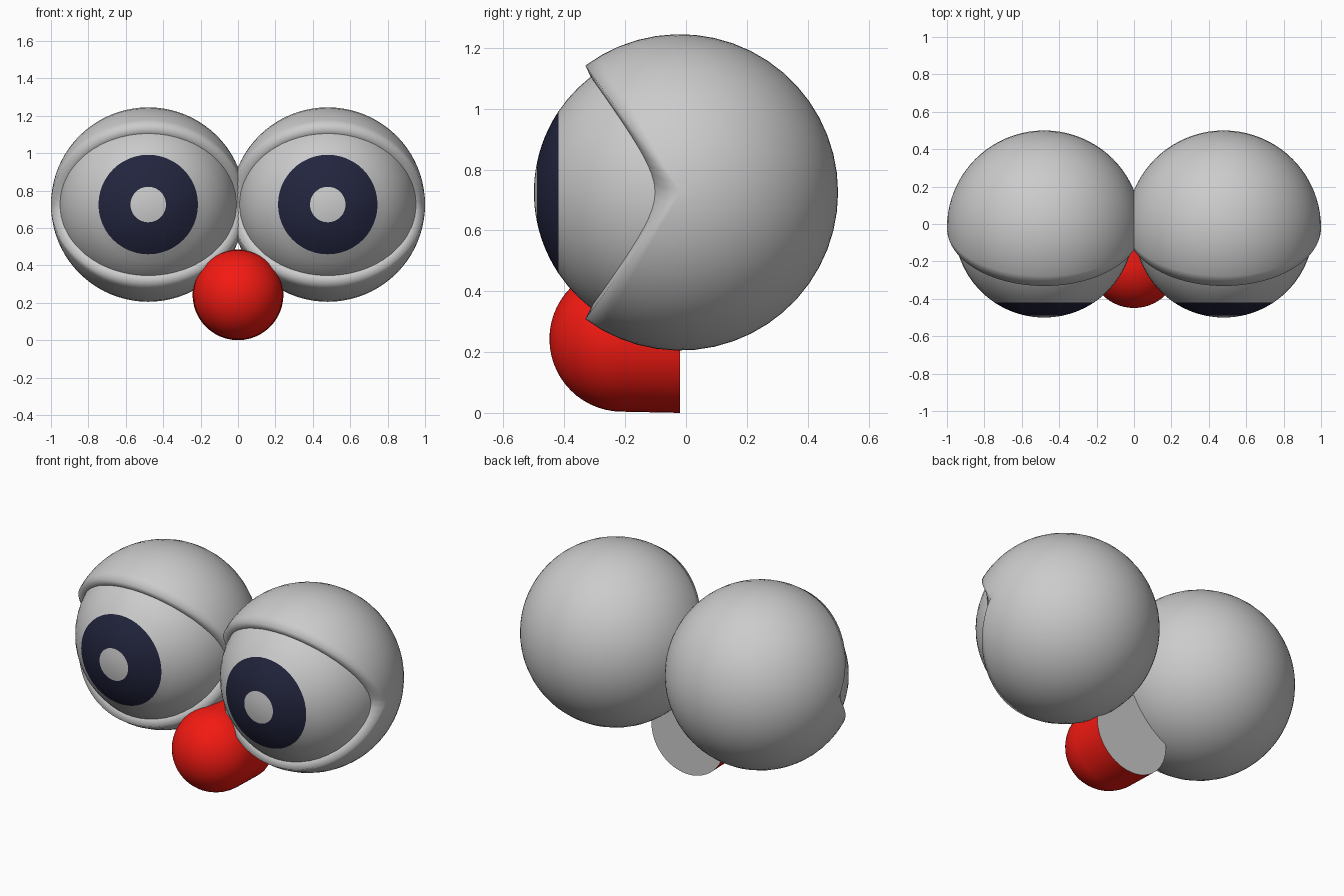
import bpy, bmesh
from math import sin, cos, pi, radians, asin, sqrt, atan2

if "Cube" in bpy.data.objects:
    bpy.data.objects.remove(bpy.data.objects["Cube"])

R_LID, R_EYE = 0.52, 0.48
EYE_Y, EYE_Z = -0.02, 0.725


def material(name, rgb):
    m = bpy.data.materials.new(name)
    m.diffuse_color = (*rgb, 1)
    m.use_nodes = True
    m.node_tree.nodes["Principled BSDF"].inputs["Base Color"].default_value = m.diffuse_color
    return m


def finish(name, bm, loc, mat=None):
    bmesh.ops.remove_doubles(bm, verts=bm.verts, dist=1e-5)
    bmesh.ops.recalc_face_normals(bm, faces=bm.faces)
    for f in bm.faces:
        f.smooth = True
    me = bpy.data.meshes.new(name)
    bm.to_mesh(me)
    bm.free()
    ob = bpy.data.objects.new(name, me)
    ob.location = loc
    bpy.context.collection.objects.link(ob)
    if mat:
        me.materials.append(mat)
    return ob


def skin(rows):
    """Quad grid through rows of points; collapsed quads become triangles."""
    bm = bmesh.new()
    vs = [[bm.verts.new(p) for p in row] for row in rows]
    for a, b in zip(vs, vs[1:]):
        for i in range(len(a) - 1):
            bm.faces.new((a[i], a[i + 1], b[i + 1], b[i]))
    bmesh.ops.dissolve_degenerate(bm, dist=1e-6, edges=bm.edges)
    return bm


def revolve(name, profile, loc, mat=None, n=48):
    """Turn (radius, y) points around the y axis."""
    rows = [[(r * cos(2 * pi * k / n), y, r * sin(2 * pi * k / n))
             for k in range(n + 1)] for r, y in profile]
    return finish(name, skin(rows), loc, mat)


def arc(r, a0, a1, n):
    """Sphere profile between two angles measured from the front."""
    return [(r * sin(a0 + (a1 - a0) * i / n), -r * cos(a0 + (a1 - a0) * i / n))
            for i in range(n + 1)]


def rim(t, scale, side):
    """Almond-shaped opening where the lid meets the eyeball."""
    x, z = 0.473 * sin(t), 0.38 * cos(t)
    y = -sqrt(R_EYE ** 2 - x * x - z * z)
    return (x * scale, y * scale, side * z * scale)


def eyelids(name, loc):
    ts = [-pi / 2 + pi * i / 40 for i in range(41)]
    open_a = atan2(0.415, 0.31)
    rows = [[rim(t, s, 1) for t in ts] for s in (0.97, 1.0)]
    # outer shell, from the upper edge over the back to the lower edge
    for k in range(37):
        p = open_a + (2 * pi - 2 * open_a) * k / 36
        rows.append([(R_LID * sin(t), -R_LID * cos(t) * cos(p),
                      R_LID * cos(t) * sin(p)) for t in ts])
    rows += [[rim(t, s, -1) for t in ts] for s in (1.0, 0.97)]
    return finish(name, skin(rows), loc)


navy = material("navy", (0.016, 0.018, 0.048))
red = material("red", (0.9, 0.01, 0.006))

# eyes: pupil, iris, eyeball and lids on each side
a_pupil, a_iris = asin(0.095 / R_EYE), asin(0.266 / R_EYE)
for label, sx in (("left", -1), ("right", 1)):
    loc = (sx * 0.48, EYE_Y, EYE_Z)
    revolve(label + "_pupil", arc(R_EYE, 0, a_pupil, 4), loc)
    revolve(label + "_iris", arc(R_EYE, a_pupil, a_iris, 6), loc, navy)
    revolve(label + "_eyeball", arc(R_EYE, a_iris, pi, 24), loc)
    eyelids(label + "_eyelids", loc)

# nose: rounded front, slightly flared tube, flat grey back
nose_loc = (0, -0.21, 0.243)
revolve("nose", arc(0.239, 0, pi / 2, 14) + [(0.243, 0.19)], nose_loc, red)
revolve("nose_back", [(0, 0.19), (0.243, 0.19)], nose_loc)
